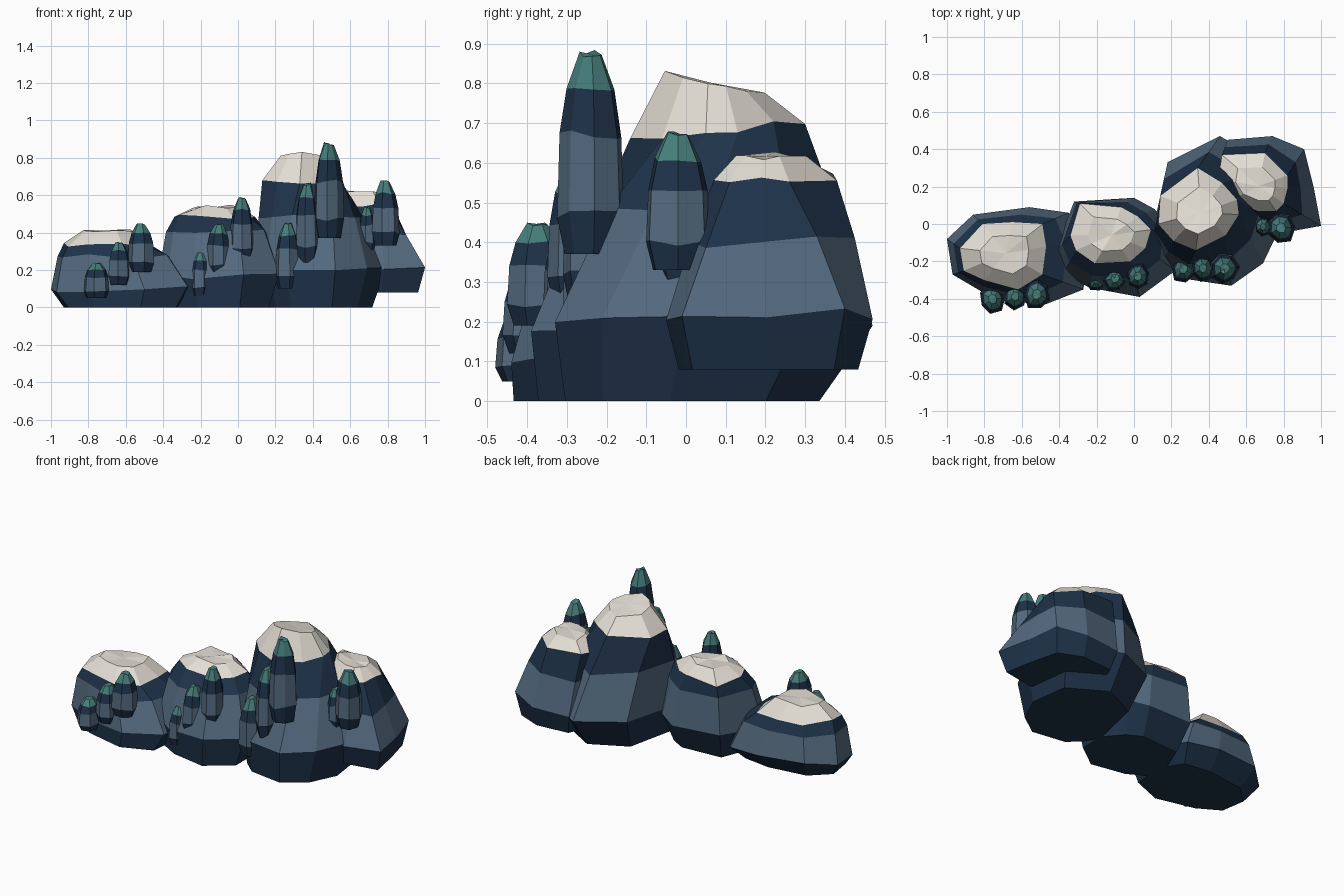
import bpy, bmesh, math, random
from mathutils import Vector

if "Cube" in bpy.data.objects:
    bpy.data.objects.remove(bpy.data.objects["Cube"])
random.seed(7)


def make_material(name, rgb):
    mat = bpy.data.materials.new(name)
    mat.use_nodes = True
    mat.diffuse_color = (*rgb, 1)
    mat.node_tree.nodes["Principled BSDF"].inputs["Base Color"].default_value = (*rgb, 1)
    return mat


NAVY = make_material("navy rock", (0.013, 0.032, 0.067))
SLATE = make_material("slate rock", (0.088, 0.144, 0.212))
CREAM = make_material("cream cap", (0.77, 0.73, 0.66))
TEAL = make_material("teal tip", (0.06, 0.205, 0.195))


def loft(name, rings, tip):
    """Skin stacked rings: navy foot, slate body, navy band, coloured tip."""
    bm = bmesh.new()
    loops = [[bm.verts.new(p) for p in ring] for ring in rings]
    count = len(loops[0])
    bm.faces.new(loops[0][::-1]).material_index = 0
    for level, (low, high) in enumerate(zip(loops, loops[1:])):
        for i in range(count):
            j = (i + 1) % count
            face = bm.faces.new((low[i], low[j], high[j], high[i]))
            face.material_index = (0, 1, 0, 2)[level]
    # Slightly faceted crown around a centre point
    centre = sum((v.co for v in loops[-1]), Vector()) / count
    peak = bm.verts.new(centre)
    for i in range(count):
        bm.faces.new((loops[-1][i], loops[-1][(i + 1) % count], peak)).material_index = 2
    bmesh.ops.recalc_face_normals(bm, faces=bm.faces)
    mesh = bpy.data.meshes.new(name)
    bm.to_mesh(mesh)
    bm.free()
    for mat in (NAVY, SLATE, tip):
        mesh.materials.append(mat)
    obj = bpy.data.objects.new(name, mesh)
    bpy.context.collection.objects.link(obj)


def middle(points):
    return sum(points, Vector((0, 0))) / len(points)


def raised(points, z, jitter=0.0, slope=0.0):
    """Lift an outline to a height, optionally tilted along y."""
    mid = middle(points)
    return [Vector((p.x, p.y, z + slope * (p.y - mid.y) + random.uniform(-jitter, jitter)))
            for p in points]


def shrink(points, factor, shift=0.0):
    mid = middle(points)
    return [mid + (p - mid) * factor + Vector((0, shift)) for p in points]


def boulder(name, heights, foot_size, foot_shift, slopes, belly, rim):
    """Lofts a rock from its widest outline to the outline of its pale cap."""
    belly = [Vector(p) for p in belly]
    rim = [Vector(p) for p in rim]
    shoulder = [b.lerp(r, 0.5) for b, r in zip(belly, rim)]
    foot, wide, mid, cap, top = heights
    loft(name, [
        raised(shrink(belly, foot_size, foot_shift), foot),
        raised(belly, wide, 0.02),
        raised(shoulder, mid, 0.015),
        raised(rim, cap, 0.015, slopes[0]),
        raised(shrink(rim, 0.57), top, 0.012, slopes[1]),
    ], CREAM)


def shard(name, x, y, z, top, radius):
    """Tapered seven-sided crystal with a teal tip."""
    turn = random.uniform(0, 1)
    wobble = [random.uniform(0.94, 1.18) for _ in range(7)]
    rings = []
    for height, width in ((0, 0.78), (0.2, 1), (0.58, 0.93), (0.8, 0.72), (0.98, 0.33)):
        ring = []
        for i, w in enumerate(wobble):
            a = turn + i * math.tau / 7
            rise = random.uniform(-0.025, 0.02) if height else 0
            ring.append(Vector((x + math.cos(a) * radius * width * w,
                                y + math.sin(a) * radius * width * w * 1.1,
                                z + (top - z) * (height + rise))))
        rings.append(ring)
    loft(name, rings, TEAL)


# Boulders, outlines counter-clockwise from the -x side
boulder("low_boulder", (0, 0.1, 0.27, 0.335, 0.41), 0.82, -0.045, (0, 0),
        [(-1, -.08), (-.97, -.27), (-.8, -.37), (-.5, -.44), (-.27, -.35),
         (-.25, -.1), (-.35, .06), (-.56, .09), (-.86, .05)],
        [(-.93, -.13), (-.91, -.25), (-.8, -.3), (-.62, -.35), (-.49, -.27),
         (-.47, -.12), (-.49, 0), (-.65, .01), (-.81, 0)])
boulder("middle_boulder", (0, 0.17, 0.4, 0.48, 0.54), 0.82, -0.03, (0, 0),
        [(-.43, -.16), (-.38, -.26), (-.24, -.34), (.03, -.39), (.22, -.25),
         (.22, -.05), (.11, .08), (0, .14), (-.32, .12)],
        [(-.34, -.06), (-.31, -.14), (-.21, -.21), (-.02, -.2), (.06, -.13),
         (.09, -.03), (.02, .04), (-.07, .09), (-.29, .11)])
boulder("tall_boulder", (0, 0.21, 0.48, 0.68, 0.81), 0.8, -0.04, (0.13, -0.22),
        [(.09, -.08), (.15, -.2), (.25, -.29), (.52, -.33), (.69, -.21),
         (.79, 0), (.75, .3), (.46, .47), (.18, .33)],
        [(.13, 0), (.21, -.09), (.33, -.14), (.49, -.06), (.56, .05),
         (.55, .13), (.47, .22), (.34, .3), (.14, .15)])
boulder("end_boulder", (0.08, 0.22, 0.4, 0.555, 0.615), 0.87, 0, (0.05, 0.05),
        [(.42, .25), (.5, .05), (.62, -.04), (.78, -.05), (1, -.01),
         (.96, .2), (.91, .4), (.74, .47), (.5, .45)],
        [(.45, .24), (.52, .13), (.66, .07), (.76, .07), (.8, .11),
         (.82, .19), (.82, .26), (.7, .38), (.47, .37)])

# Crystals in rising clusters along the front
clusters = {
    "low": [(-.755, -.4, .05, .24, .064), (-.635, -.385, .12, .35, .06), (-.52, -.375, .19, .45, .073)],
    "middle": [(-.2, -.295, .06, .3, .06), (-.1, -.29, .17, .45, .062), (.02, -.28, .25, .59, .066)],
    "tall": [(.265, -.24, .1, .46, .067), (.37, -.235, .24, .67, .062), (.485, -.24, .37, .89, .073)],
    "end": [(.69, -.015, .3, .54, .045), (.785, -.02, .33, .68, .074)],
}
for place, crystals in clusters.items():
    for n, values in enumerate(crystals, 1):
        shard(f"{place}_crystal_{n}", *values)
